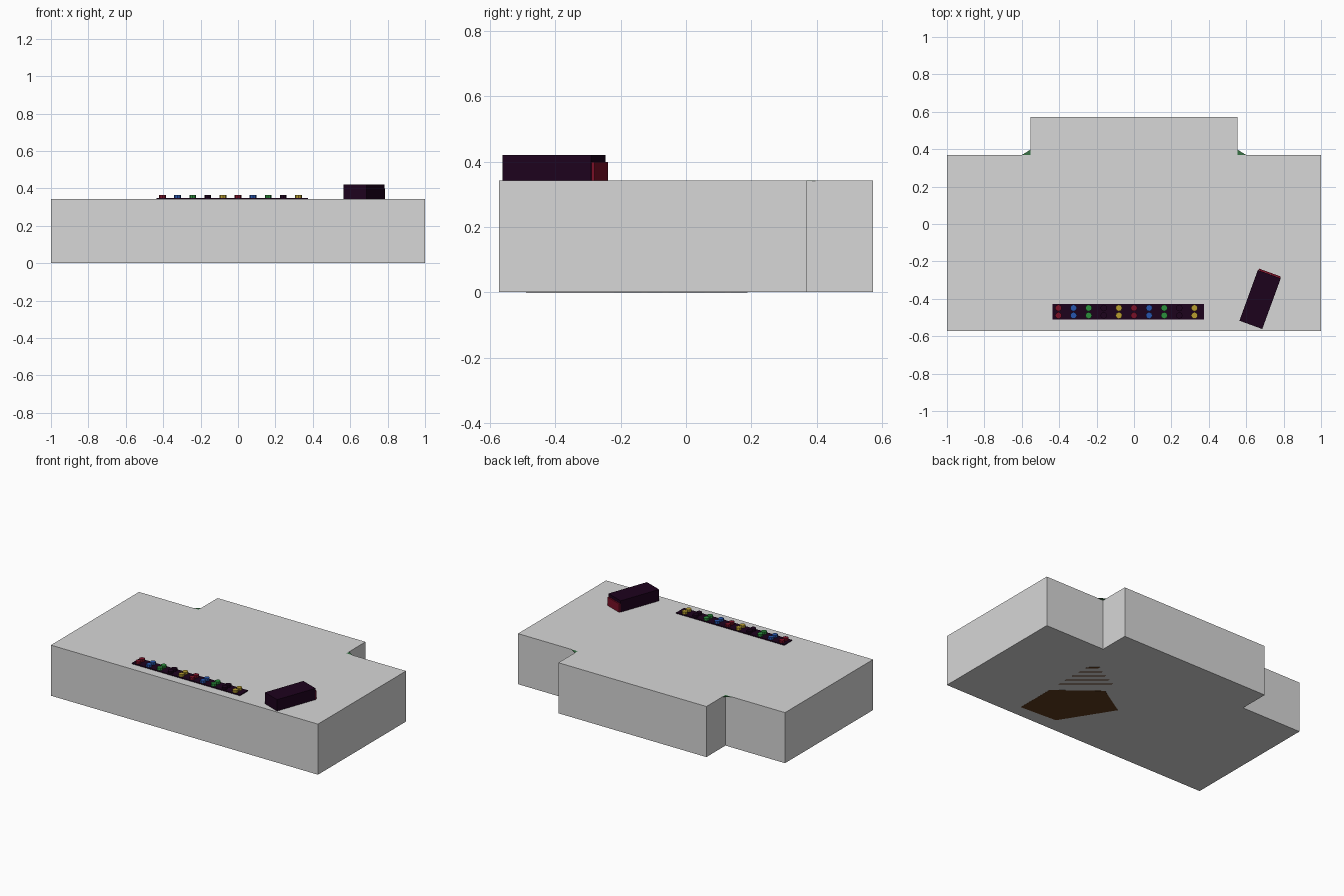
import bpy
import bmesh
import math
from mathutils import Matrix

cube = bpy.data.objects.get("Cube")
if cube:
    bpy.data.objects.remove(cube, do_unlink=True)


def material(name, rgb):
    mat = bpy.data.materials.new(name)
    mat.use_nodes = True
    mat.diffuse_color = (*rgb, 1)
    mat.node_tree.nodes["Principled BSDF"].inputs["Base Color"].default_value = (*rgb, 1)
    return mat


GREY = material("pale grey", (0.68, 0.68, 0.68))
PLUM = material("dark plum", (0.012, 0.0005, 0.012))
RED = material("red", (0.2, 0.005, 0.02))
BLUE = material("blue", (0.02, 0.09, 0.42))
GREEN = material("green", (0.025, 0.28, 0.045))
YELLOW = material("yellow", (0.48, 0.34, 0.03))
BROWN = material("brown", (0.11, 0.042, 0.012))
LEAF = material("leaf green", (0.04, 0.17, 0.06))


def finish(name, bm, mat):
    bmesh.ops.recalc_face_normals(bm, faces=bm.faces[:])
    mesh = bpy.data.meshes.new(name)
    bm.to_mesh(mesh)
    bm.free()
    mesh.materials.append(mat)
    obj = bpy.data.objects.new(name, mesh)
    bpy.context.collection.objects.link(obj)
    return obj


def prism(name, outline, low, high, mat):
    """Extrude a flat outline from one height to another."""
    bm = bmesh.new()
    face = bm.faces.new([bm.verts.new((x, y, low)) for x, y in outline])
    top = bmesh.ops.extrude_face_region(bm, geom=[face])["geom"]
    verts = [v for v in top if isinstance(v, bmesh.types.BMVert)]
    bmesh.ops.translate(bm, verts=verts, vec=(0, 0, high - low))
    return finish(name, bm, mat)


def box(name, x, y, width, depth, low, high, mat):
    w, d = width / 2, depth / 2
    obj = prism(name, [(-w, -d), (w, -d), (w, d), (-w, d)], low, high, mat)
    obj.location = (x, y, 0)
    return obj


TOP = 0.343
FRONT, WING, BACK = -0.573, 0.369, 0.573
STEP = 0.554
SKIN = 0.0006

# Stepped main block
half = [(1, FRONT), (1, WING), (STEP, WING), (STEP, BACK)]
prism("main_block", half + [(-x, y) for x, y in reversed(half)], SKIN, TOP, GREY)

# Thin corner fillets in the notches, level with the top
for side, label in ((1, "left"), (-1, "right")):
    corner = [(side * STEP, WING), (side * 0.6, WING), (side * STEP, 0.397)]
    prism(label + "_notch_corner", corner, TOP - 0.0015, TOP, LEAF)

# Brown patch let into the underside, breaking into strips towards the back
prism("underside_patch",
      [(0.485, -0.49), (0.22, -0.475), (0.01, -0.14), (0.22, -0.01), (0.485, -0.22)],
      0, 2 * SKIN, BROWN)
for k in range(5):
    y, length = 0.12 - 0.064 * k, 0.06 + 0.047 * k
    x, rise = 0.488 - length, 0.844 * length
    prism(f"underside_strip_{k + 1}",
          [(0.488, y), (0.488, y + 0.018), (x, y + rise + 0.018), (x, y + rise)],
          0, 2 * SKIN, BROWN)

# Button strip
box("button_strip", -0.032, -0.469, 0.81, 0.084, TOP, TOP + 0.006, PLUM)
colours = [RED, BLUE, GREEN, PLUM, YELLOW]
for column in range(10):
    bm = bmesh.new()
    for y in (-0.449, -0.489):
        place = Matrix.Translation((-0.404 + column * 0.0808, y, TOP + 0.012))
        bmesh.ops.create_cone(bm, cap_ends=True, segments=8, radius1=0.018,
                              radius2=0.018, depth=0.02, matrix=place)
    finish(f"button_pair_{column + 1}", bm, colours[column % len(colours)])

# Turned box with a red plate on its back end
turn = math.radians(-20)
case = box("turned_case", 0.674, -0.404, 0.13, 0.288, TOP, 0.42, PLUM)
case.rotation_euler.z = turn
reach = 0.149
plate = box("case_end_plate", 0.674 - math.sin(turn) * reach,
            -0.404 + math.cos(turn) * reach, 0.124, 0.0095, TOP, 0.4, RED)
plate.rotation_euler.z = turn
